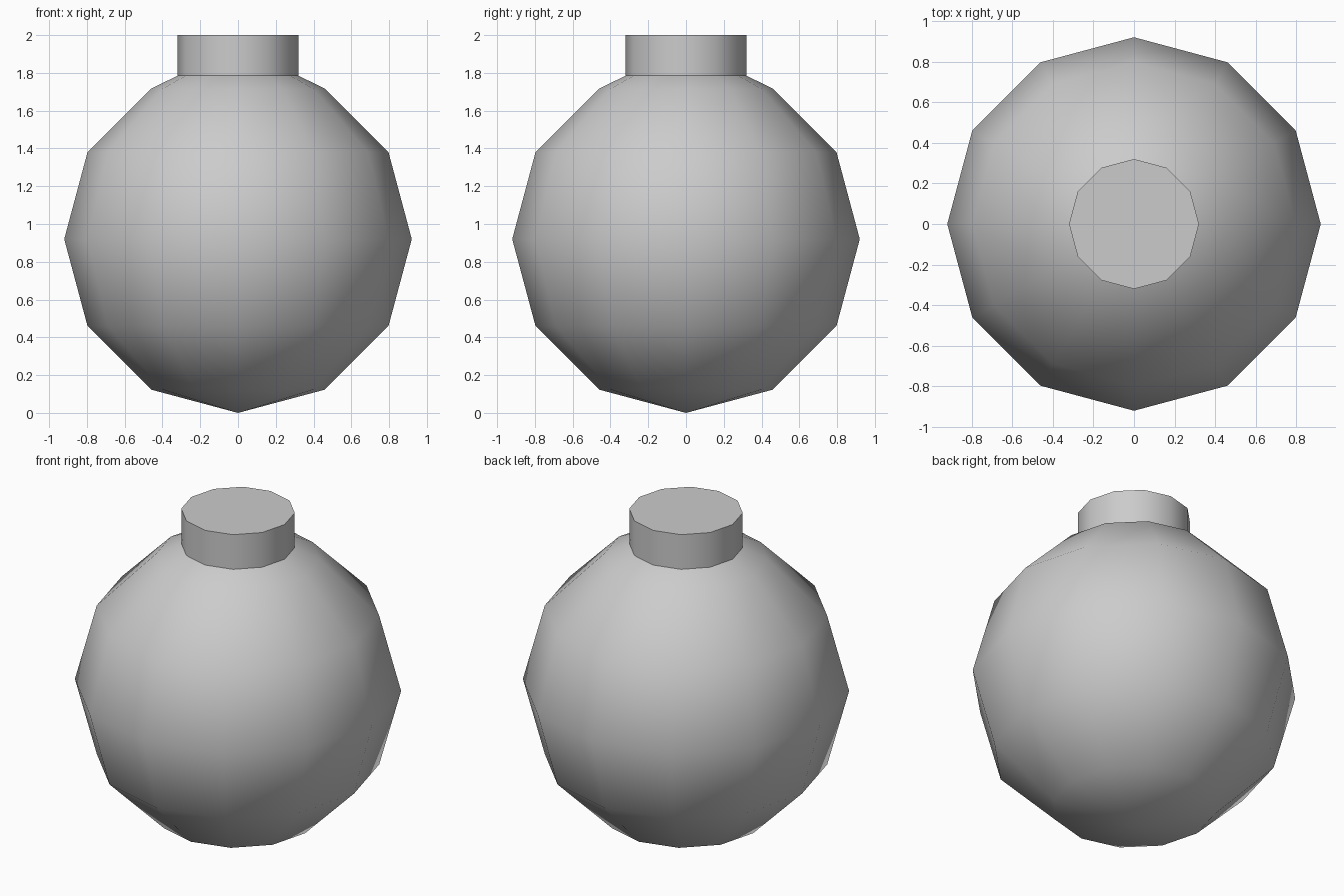
import bpy
import bmesh
from math import sin, cos, pi, radians

cube = bpy.data.objects.get("Cube")
if cube:
    bpy.data.objects.remove(cube, do_unlink=True)

SIDES = 12
RADIUS = 0.92
NECK_RADIUS = 0.32
NECK_BASE = 1.785
TOP = 2.0

# Plain grey material
grey = bpy.data.materials.new("light grey")
grey.use_nodes = True
colour = (0.6, 0.6, 0.6, 1)
grey.diffuse_color = colour
grey.node_tree.nodes["Principled BSDF"].inputs["Base Color"].default_value = colour


def ring(bm, radius, z):
    return [bm.verts.new((radius * cos(2 * pi * i / SIDES),
                          radius * sin(2 * pi * i / SIDES), z))
            for i in range(SIDES)]


# Round body profile from the bottom up, then the neck opening and its rim
profile = [(RADIUS * sin(pi * k / 6), RADIUS * (1 - cos(pi * k / 6)))
           for k in range(1, 6)]
profile += [(NECK_RADIUS, NECK_BASE), (NECK_RADIUS, TOP)]

bm = bmesh.new()
rings = [ring(bm, r, z) for r, z in profile]
pole = bm.verts.new((0, 0, 0))

for i in range(SIDES):
    j = (i + 1) % SIDES
    bm.faces.new((pole, rings[0][j], rings[0][i]))
    for low, high in zip(rings, rings[1:]):
        bm.faces.new((low[i], low[j], high[j], high[i]))

# Flat cap on the neck
bm.faces.new(rings[-1])
bmesh.ops.recalc_face_normals(bm, faces=bm.faces[:])

mesh = bpy.data.meshes.new("round_flask")
bm.to_mesh(mesh)
bm.free()
mesh.materials.append(grey)
flask = bpy.data.objects.new("round_flask", mesh)
bpy.context.collection.objects.link(flask)

# Smooth body and neck, crisp neck base and rim
bpy.ops.object.select_all(action="DESELECT")
flask.select_set(True)
bpy.context.view_layer.objects.active = flask
bpy.ops.object.shade_smooth_by_angle(angle=radians(40))
